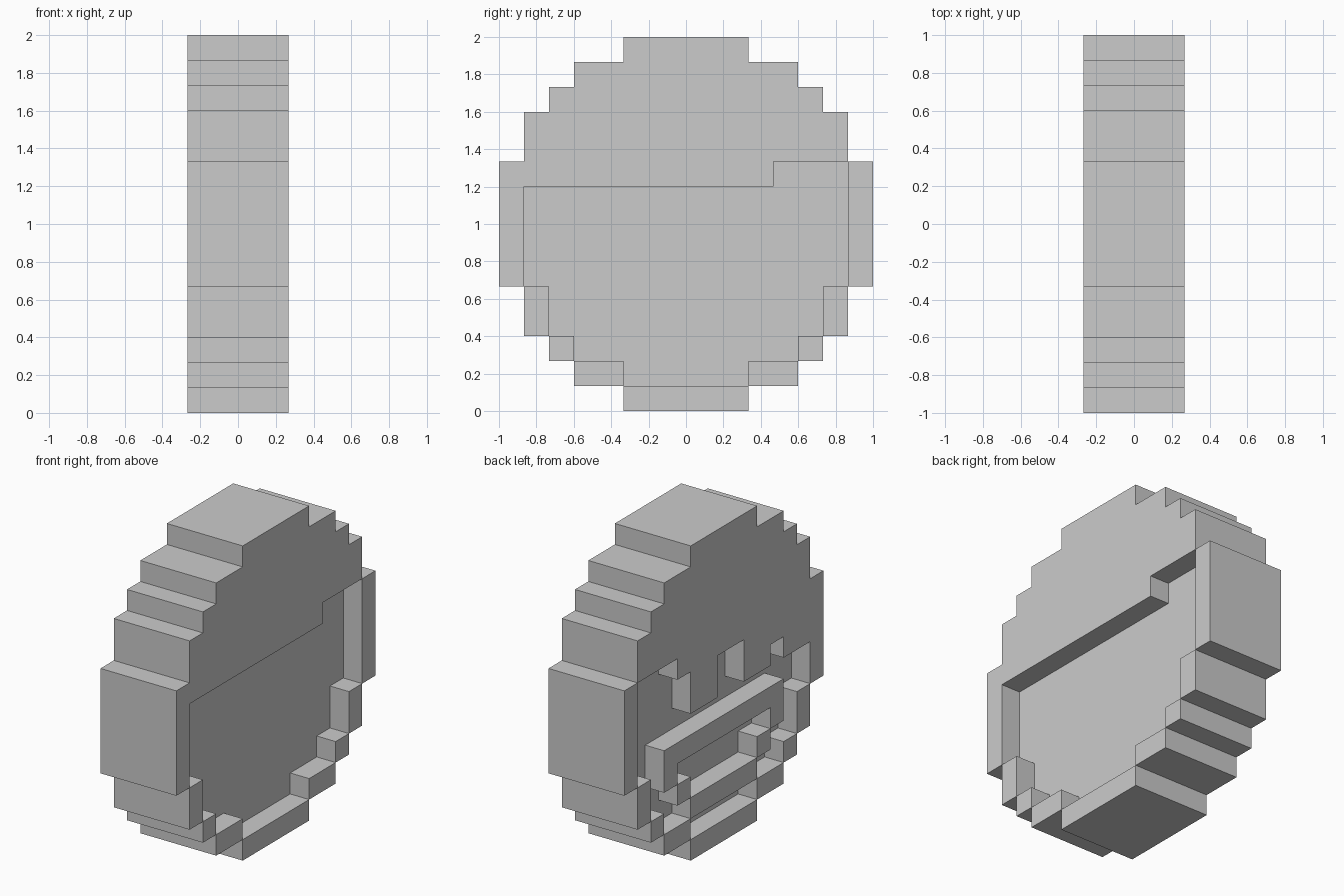
import bpy, bmesh
from mathutils import Vector

if "Cube" in bpy.data.objects:
    bpy.data.objects.remove(bpy.data.objects["Cube"])

U = 2 / 15                                   # block size of the 15 x 15 x 4 grid
# half-round outline: columns trimmed from each end of every row, bottom to top
INSET = [5, 3, 2, 1, 1, 0, 0, 0, 0, 0, 1, 1, 2, 3, 5]
# lowest hair row per column, on the face side (-x) and the plain back side (+x)
FRINGE = [0, 10, 10, 10, 9, 7, 7, 9, 9, 7, 7, 8, 7, 7, 0]
NAPE = [0, 10, 10, 10] + [9] * 10 + [0]


def inside(j, k):
    return 0 <= k < 15 and INSET[k] <= j < 15 - INSET[k]


def raised(j, k, hairline):
    # hair above the hairline, plus a one-block rim round the chin
    rim = j in (INSET[k], 14 - INSET[k]) or (k < 7 and not inside(j, k - 1))
    return rim or k >= hairline[j]


def build(name, cells, solid):
    """Outer skin of a set of blocks (layer, column, row), merged into flat faces."""
    bm = bmesh.new()
    for c in cells:
        for axis in range(3):
            for side in (0, 1):
                n = list(c)
                n[axis] += 2 * side - 1
                if tuple(n) in solid:
                    continue
                a, b = (axis + 1) % 3, (axis + 2) % 3
                verts = []
                for da, db in ((0, 0), (1, 0), (1, 1), (0, 1)):
                    p = list(c)
                    p[axis] += side
                    p[a] += da
                    p[b] += db
                    verts.append(bm.verts.new(Vector(((p[0] - 2) * U, 1 - p[1] * U, p[2] * U))))
                # columns run towards -y, so the winding is mirrored
                bm.faces.new(verts[::-1] if side else verts).normal_flip()
                bm.faces.ensure_lookup_table()
                want = Vector([(2 * side - 1) * (-1 if axis == 1 else 1) if i == axis else 0
                               for i in range(3)])
                f = bm.faces[-1]
                f.normal_update()
                if f.normal.dot(want) < 0:
                    f.normal_flip()
    bmesh.ops.remove_doubles(bm, verts=bm.verts, dist=1e-4)
    bmesh.ops.dissolve_limit(bm, angle_limit=0.01, verts=bm.verts, edges=bm.edges)
    mesh = bpy.data.meshes.new(name)
    bm.to_mesh(mesh)
    bm.free()
    bpy.context.collection.objects.link(bpy.data.objects.new(name, mesh))


# head: two solid middle layers with a relief layer of hair and rim on each side
head = set()
for k in range(15):
    for j in range(15):
        if inside(j, k):
            head |= {(1, j, k), (2, j, k)}
            if raised(j, k, FRINGE):
                head.add((0, j, k))
            if raised(j, k, NAPE):
                head.add((3, j, k))
build("head", head, head)

# mouth: raised open-smile outline on the face side
mouth = {(0, j, 5) for j in range(3, 12)} | {(0, j, 2) for j in range(5, 10)}
mouth |= {(0, 3, 4), (0, 11, 4), (0, 4, 3), (0, 10, 3)}
build("mouth", mouth, mouth | head)
